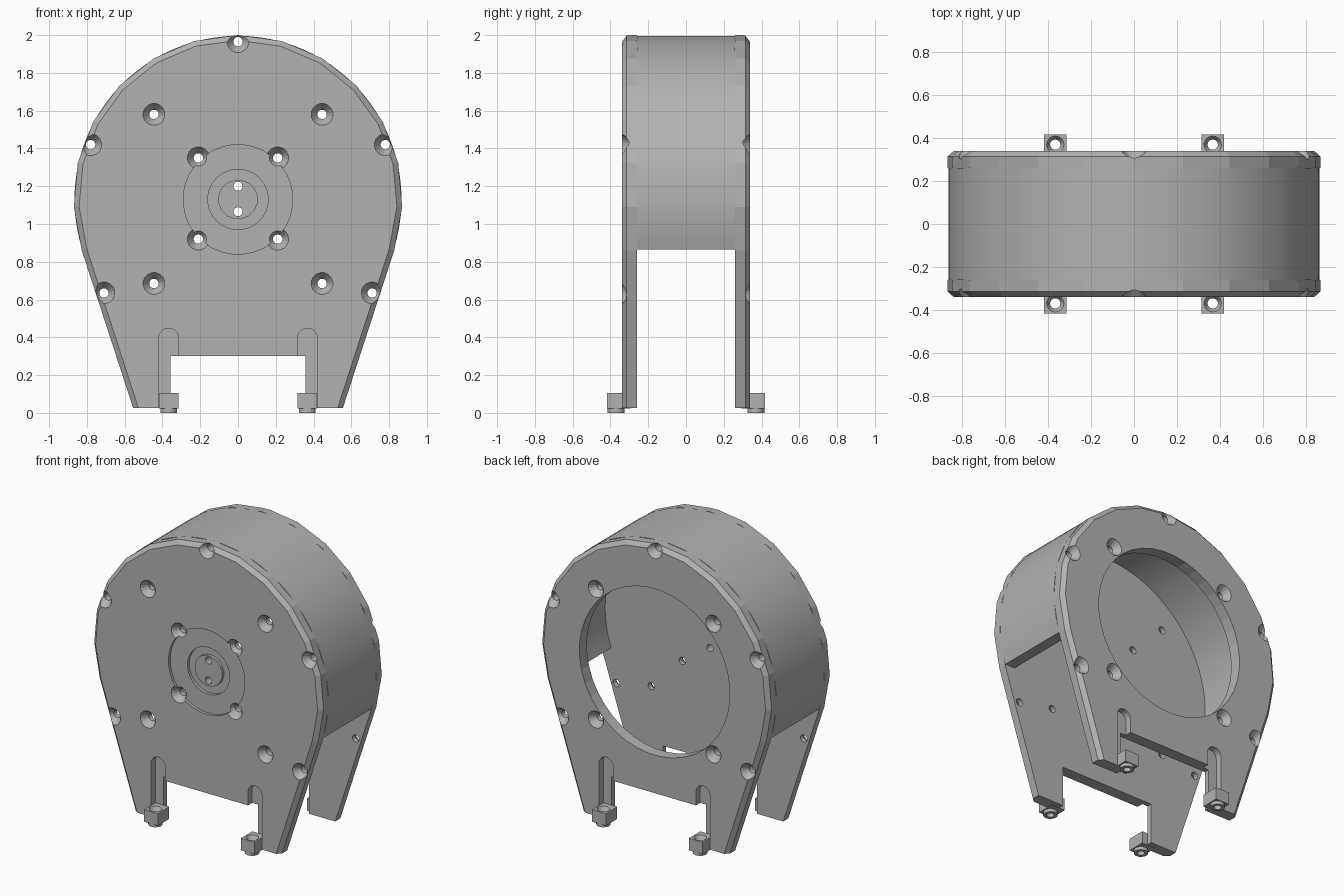
import bpy, bmesh
from math import sin, cos, pi, atan2, acos, hypot, sqrt
from mathutils import Matrix, Vector

if "Cube" in bpy.data.objects:
    bpy.data.objects.remove(bpy.data.objects["Cube"], do_unlink=True)

HUB = 1.13       # height of the drum axis
FOOT_Z = 0.025   # underside of the plates
OUTER, INNER = 0.34, 0.26   # plate faces, measured from the centre plane

grey = bpy.data.materials.new("plain grey")
grey.use_nodes = True
grey.diffuse_color = (0.45, 0.45, 0.45, 1)
grey.node_tree.nodes["Principled BSDF"].inputs["Base Color"].default_value = grey.diffuse_color


def finish(name, bm):
    """Turn a bmesh into a linked object."""
    bmesh.ops.recalc_face_normals(bm, faces=bm.faces)
    mesh = bpy.data.meshes.new(name)
    bm.to_mesh(mesh)
    bm.free()
    mesh.materials.append(grey)
    obj = bpy.data.objects.new(name, mesh)
    bpy.context.scene.collection.objects.link(obj)
    return obj


def loft(name, loops):
    """Closed solid through a list of equal-length point loops."""
    bm = bmesh.new()
    rings = [[bm.verts.new(p) for p in loop] for loop in loops]
    bm.faces.new(rings[0])
    bm.faces.new(rings[-1])
    n = len(rings[0])
    for a, b in zip(rings, rings[1:]):
        for i in range(n):
            j = (i + 1) % n
            bm.faces.new((a[i], a[j], b[j], b[i]))
    return finish(name, bm)


def box(name, lo, hi):
    lo, hi = Vector(lo), Vector(hi)
    bm = bmesh.new()
    size = hi - lo
    bmesh.ops.create_cube(bm, size=1, matrix=Matrix.Translation((lo + hi) / 2)
                          @ Matrix.Diagonal((abs(size.x), abs(size.y), abs(size.z), 1)))
    return finish(name, bm)


def round_y(x, z, ya, yb, ra, rb, sides=20, name="cutter"):
    """Cylinder or cone along y, radius ra at ya and rb at yb."""
    turn = [2 * pi * (i + 0.5) / sides for i in range(sides)]
    return loft(name, [[(x + r * cos(t), y, z + r * sin(t)) for t in turn]
                       for y, r in ((ya, ra), (yb, rb))])


def round_z(x, y, za, zb, ra, rb, sides=20, name="cutter"):
    turn = [2 * pi * (i + 0.5) / sides for i in range(sides)]
    return loft(name, [[(x + r * cos(t), y + r * sin(t), z) for t in turn]
                       for z, r in ((za, ra), (zb, rb))])


def combine(target, tool, operation="DIFFERENCE"):
    """Apply a boolean and discard the tool."""
    tool.hide_render = True
    mod = target.modifiers.new("boolean", "BOOLEAN")
    mod.operation, mod.solver, mod.object = operation, "EXACT", tool
    bpy.context.view_layer.update()
    graph = bpy.context.evaluated_depsgraph_get()
    mesh = bpy.data.meshes.new_from_object(target.evaluated_get(graph))
    target.modifiers.clear()
    target.data = mesh
    bpy.data.objects.remove(tool, do_unlink=True)


def outline(radius, foot, y, steps=14):
    """Round top running by tangents into a narrower foot."""
    drop = HUB - FOOT_Z
    start = atan2(-drop, foot) + acos(radius / hypot(foot, drop))
    sweep = pi - 2 * start
    pts = [(foot, y, FOOT_Z)]
    for i in range(steps + 1):
        a = start + sweep * i / steps
        pts.append((radius * cos(a), y, HUB + radius * sin(a)))
    return pts + [(-foot, y, FOOT_Z)]


# Screw positions
rim_screws = [(0, 1.965)] + [(s * x, z) for s in (-1, 1) for x, z in ((0.78, 1.42), (0.71, 0.635))]
face_screws = [(s * 0.445, z) for s in (-1, 1) for z in (0.685, 1.58)]
hub_screws = [(s * 0.21, z) for s in (-1, 1) for z in (0.92, 1.35)]


def make_plate(name, s):
    """Side plate; s is -1 for the front and 1 for the back."""
    plate = loft(name, [outline(0.87, 0.555, s * INNER),
                        outline(0.87, 0.555, s * (OUTER - 0.025)),
                        outline(0.842, 0.527, s * OUTER)])
    # Opening between the legs
    combine(plate, box("cutter", (-0.357, s * 0.2, -0.1), (0.357, s * 0.4, 0.30)))
    # Round-topped pockets above the feet
    for side in (-1, 1):
        x, r = side * 0.367, 0.053
        arch = [(x + r * cos(pi * i / 10), 0.395 + r * sin(pi * i / 10)) for i in range(11)]
        arch = [(x + r, -0.1)] + arch + [(x - r, -0.1)]
        combine(plate, loft("cutter", [[(px, y, pz) for px, pz in arch]
                                       for y in (s * 0.295, s * 0.4)]))
    # Hub recess and raised centre on the front, large opening on the back
    screws = rim_screws + face_screws
    if s < 0:
        combine(plate, round_y(0, HUB, -0.32, -0.4, 0.29, 0.29, 32))
        combine(plate, round_y(0, HUB, -0.30, -0.4, 0.16, 0.16, 28))
        combine(plate, round_y(0, HUB, -0.28, -0.32, 0.105, 0.105, 16), "UNION")
        screws = screws + hub_screws
        for z in (1.065, 1.2):
            combine(plate, round_y(0, z, -0.2, -0.4, 0.024, 0.024))
    else:
        combine(plate, round_y(0, HUB, 0.2, 0.4, 0.57, 0.57, 40))
    # Countersunk screw holes
    for x, z in screws:
        combine(plate, round_y(x, z, s * 0.2, s * 0.4, 0.025, 0.025, 16))
        combine(plate, round_y(x, z, s * 0.295, s * 0.345, 0.025, 0.062, 16))
    return plate


make_plate("front_plate", -1)
make_plate("back_plate", 1)

# Drum wall: open arc joining the plates, cut level at its lower ends
end_z = 0.865
arc = []
for radius, order in ((0.866, 1), (0.795, -1)):
    low = atan2(end_z - HUB, sqrt(radius ** 2 - (end_z - HUB) ** 2))
    ring = [low + (pi - 2 * low) * i / 56 for i in range(57)][::order]
    arc += [(radius * cos(a), HUB + radius * sin(a)) for a in ring]
drum = loft("drum_wall", [[(x, y, z) for x, z in arc] for y in (-INNER, INNER)])
for x, z in rim_screws[:1] + [p for p in rim_screws if p[1] == 1.42]:
    combine(drum, round_y(x, z, -0.4, 0.4, 0.025, 0.025, 16))
bpy.ops.object.select_all(action="DESELECT")
drum.select_set(True)
bpy.context.view_layer.objects.active = drum
bpy.ops.object.shade_smooth_by_angle()

# Foot blocks with a vertical screw hole and a short collar underneath
for s, depth in ((-1, "front"), (1, "back")):
    for side, hand in ((-1, "right"), (1, "left")):
        x, y = side * 0.367, s * 0.37
        foot = box(f"{depth}_{hand}_foot", (x - 0.052, s * 0.295, 0.022), (x + 0.052, s * 0.418, 0.105))
        combine(foot, round_z(x, y, 0, 0.04, 0.045, 0.045), "UNION")
        combine(foot, round_z(x, y, -0.1, 0.2, 0.024, 0.024))
        combine(foot, round_z(x, y, 0.075, 0.11, 0.024, 0.043))
